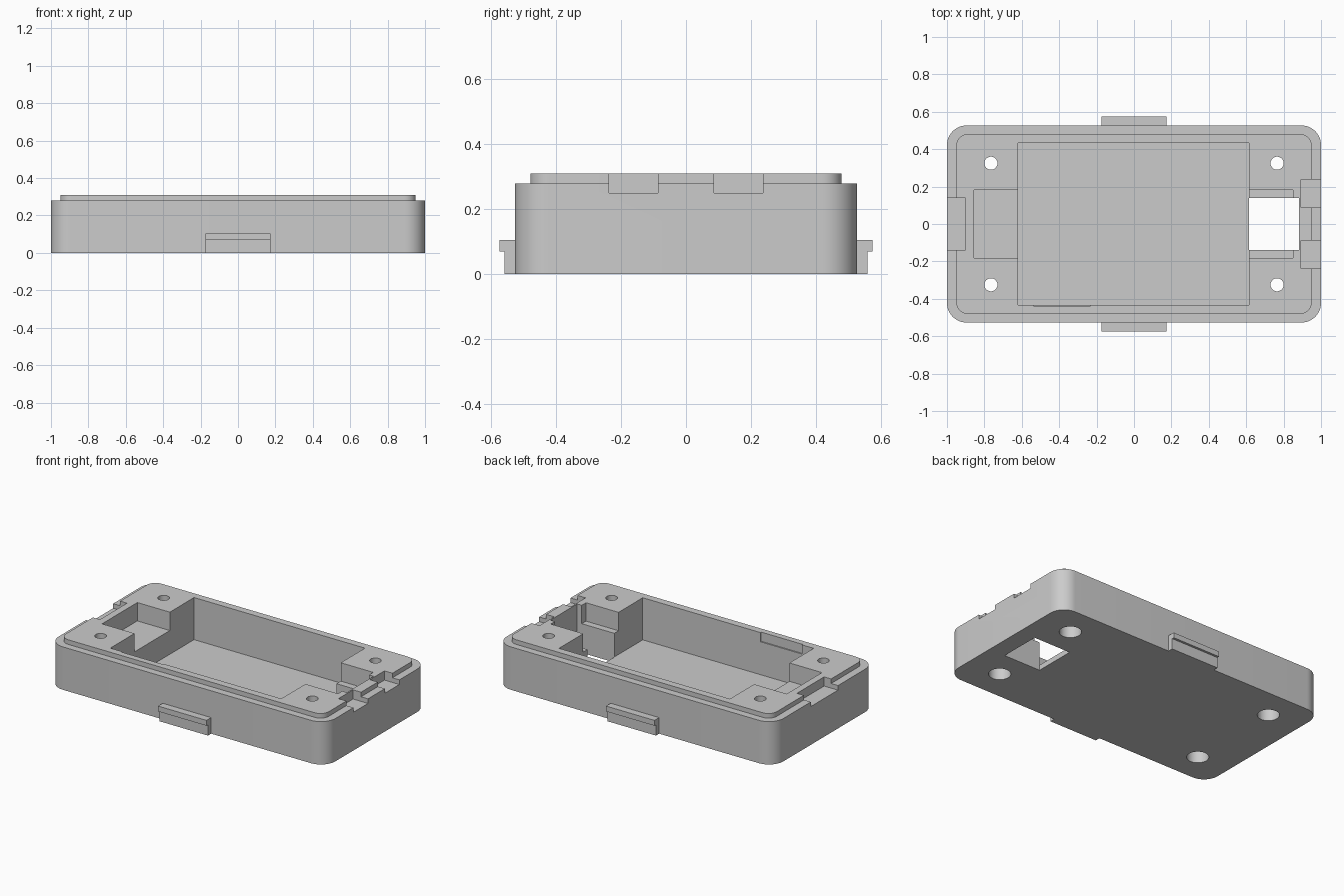
import bpy, bmesh, math

if "Cube" in bpy.data.objects:
    bpy.data.objects.remove(bpy.data.objects["Cube"], do_unlink=True)

grey = bpy.data.materials.new("matte grey plastic")
grey.use_nodes = True
COLOR = (0.6, 0.6, 0.6, 1)
grey.diffuse_color = COLOR
grey.node_tree.nodes["Principled BSDF"].inputs["Base Color"].default_value = COLOR


def prism(name, points, depth):
    """Closed solid: outline of 3D points pushed along the depth vector."""
    bm = bmesh.new()
    base = bm.faces.new([bm.verts.new(p) for p in points])
    top = bmesh.ops.extrude_face_region(bm, geom=[base])["geom"]
    bmesh.ops.translate(bm, vec=depth,
                        verts=[v for v in top if isinstance(v, bmesh.types.BMVert)])
    bmesh.ops.recalc_face_normals(bm, faces=bm.faces)
    mesh = bpy.data.meshes.new(name)
    bm.to_mesh(mesh)
    bm.free()
    mesh.materials.append(grey)
    obj = bpy.data.objects.new(name, mesh)
    bpy.context.collection.objects.link(obj)
    return obj


def box(name, x0, x1, y0, y1, z0, z1):
    corners = [(x0, y0, z0), (x1, y0, z0), (x1, y1, z0), (x0, y1, z0)]
    return prism(name, corners, (0, 0, z1 - z0))


def rounded_slab(name, hx, hy, r, z0, z1, steps=12):
    points = []
    for quarter, (sx, sy) in enumerate([(1, 1), (-1, 1), (-1, -1), (1, -1)]):
        for i in range(steps + 1):
            a = (quarter + i / steps) * math.pi / 2
            points.append((sx * (hx - r) + r * math.cos(a),
                           sy * (hy - r) + r * math.sin(a), z0))
    return prism(name, points, (0, 0, z1 - z0))


def cylinder(name, x, y, r, z0, z1, sides=32):
    ring = [(x + r * math.cos(i * math.tau / sides),
             y + r * math.sin(i * math.tau / sides), z0) for i in range(sides)]
    return prism(name, ring, (0, 0, z1 - z0))


def combine(target, tool, operation):
    mod = target.modifiers.new(operation.lower(), 'BOOLEAN')
    mod.operation = operation
    mod.solver = 'EXACT'
    mod.object = tool
    tool.hide_render = True
    graph = bpy.context.evaluated_depsgraph_get()
    result = bpy.data.meshes.new_from_object(target.evaluated_get(graph))
    target.modifiers.clear()
    target.data = result
    bpy.data.objects.remove(tool, do_unlink=True)


# Outer shell with the raised locating lip
RIM, FLOOR, LEDGE, NOTCH, OVER = 0.31, 0.035, 0.19, 0.25, 0.4
shell = rounded_slab("case_shell", 1.0, 0.527, 0.105, 0, 0.28)
combine(shell, rounded_slab("lip", 0.95, 0.48, 0.06, 0.15, RIM), 'UNION')

# Main cavity, end pockets, cable opening, wall relief and end notches
cuts = [
    ("cavity", -0.62, 0.615, -0.432, 0.432, FLOOR, OVER),
    ("right_pocket", -0.855, 0, -0.182, 0.182, LEDGE, OVER),
    ("left_pocket", 0, 0.85, -0.182, 0.182, LEDGE, OVER),
    ("cable_opening", 0.614, 0.883, -0.138, 0.138, -0.1, OVER),
    ("wall_relief", -0.535, -0.235, -0.44, 0, NOTCH, OVER),
    ("right_notch", -1.1, -0.9, -0.14, 0.14, NOTCH, OVER),
]
for side in (-1, 1):
    y0, y1 = sorted((side * 0.087, side * 0.237))
    cuts.append(("left_notch", 0.892, 1.1, y0, y1, NOTCH, OVER))
for cut in cuts:
    combine(shell, box(*cut), 'DIFFERENCE')

# Screw holes with wide counterbores from underneath
for x in (-0.765, 0.765):
    for y in (-0.325, 0.325):
        combine(shell, cylinder("screw_hole", x, y, 0.035, -0.1, OVER), 'DIFFERENCE')
        combine(shell, cylinder("counterbore", x, y, 0.066, -0.1, 0.16), 'DIFFERENCE')

# Hooked catches on the long sides
HOOK = [(0.527, 0), (0.56, 0), (0.56, 0.07), (0.575, 0.07), (0.575, 0.105), (0.527, 0.105)]
for name, side in (("front_catch", -1), ("back_catch", 1)):
    prism(name, [(-0.175, side * y, z) for y, z in HOOK], (0.35, 0, 0))

# Smooth the rounded corners and bores, keep the edges crisp
bpy.ops.object.select_all(action='DESELECT')
shell.select_set(True)
bpy.context.view_layer.objects.active = shell
bpy.ops.object.shade_smooth_by_angle(angle=math.radians(30))
